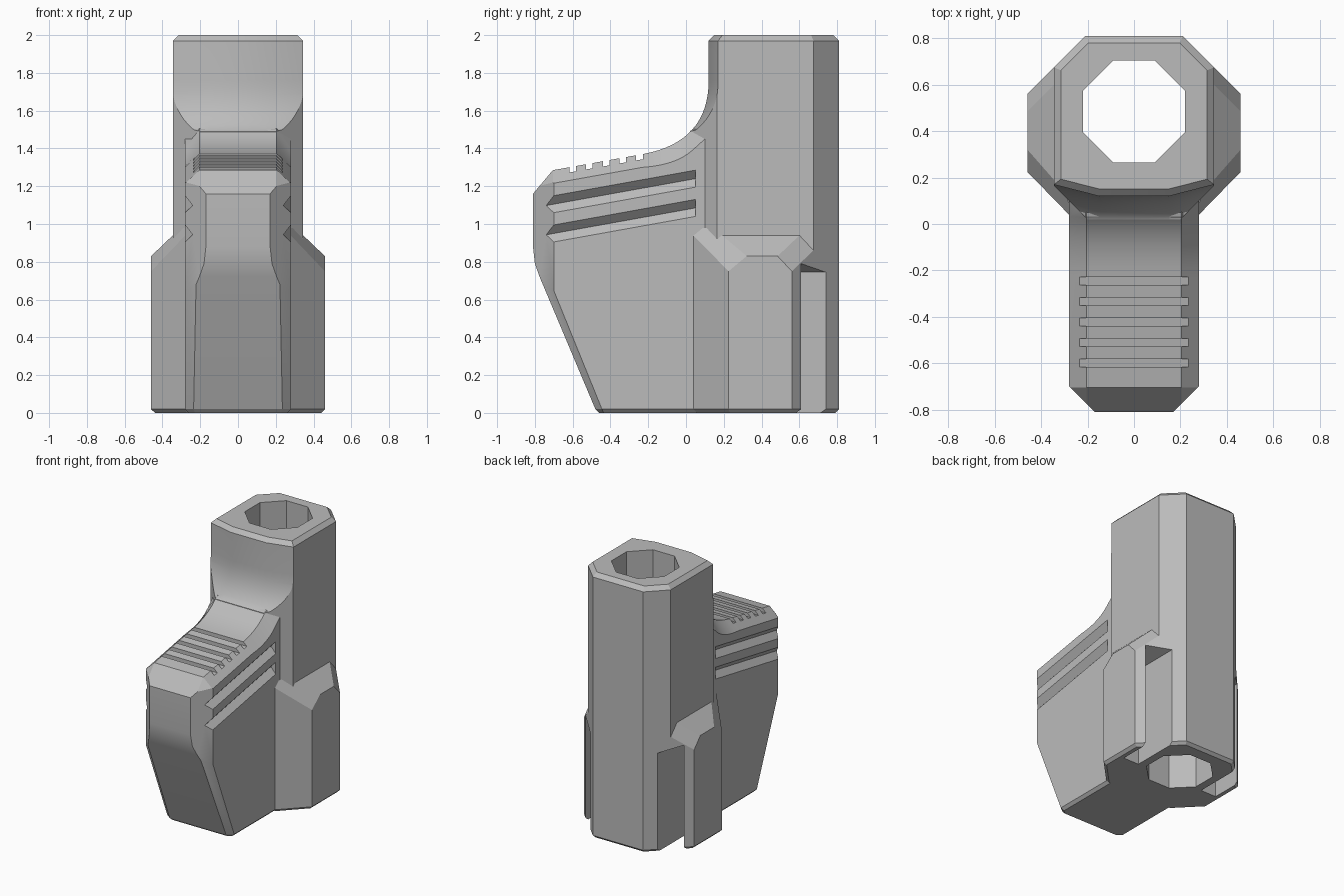
import bpy, bmesh
from mathutils import Vector

if "Cube" in bpy.data.objects:
    bpy.data.objects.remove(bpy.data.objects["Cube"])

grey = bpy.data.materials.new("grey")
grey.diffuse_color = (0.5, 0.5, 0.5, 1)
grey.use_nodes = True
grey.node_tree.nodes["Principled BSDF"].inputs["Base Color"].default_value = grey.diffuse_color


def loft(sections):
    """Closed skin through equal-length point loops, capped at both ends."""
    bm = bmesh.new()
    rows = [[bm.verts.new(p) for p in s] for s in sections]
    n = len(rows[0])
    for a, b in zip(rows, rows[1:]):
        for i in range(n):
            j = (i + 1) % n
            bm.faces.new((a[i], a[j], b[j], b[i]))
    bm.faces.new(rows[0])
    bm.faces.new(rows[-1])
    bmesh.ops.recalc_face_normals(bm, faces=bm.faces)
    return bm


def clip(bm, co, no):
    """Cut away the outside of a plane, on both the right and left sides."""
    for s in (1, -1):
        bmesh.ops.bisect_plane(
            bm, geom=bm.verts[:] + bm.edges[:] + bm.faces[:], dist=1e-5,
            plane_co=(s * co[0], co[1], co[2]),
            plane_no=Vector((s * no[0], no[1], no[2])).normalized(),
            clear_outer=True)
        edges = [e for e in bm.edges if e.is_boundary]
        if edges:
            bmesh.ops.holes_fill(bm, edges=edges, sides=0)
        bmesh.ops.recalc_face_normals(bm, faces=bm.faces)


def chamfer_cap(bm, direction, size):
    """Inset the flat top or bottom and push it out to leave a chamfer."""
    bm.normal_update()
    zs = [v.co.z * direction for v in bm.verts]
    faces = [f for f in bm.faces if f.normal.z * direction > 0.99
             and f.calc_center_median().z * direction > max(zs) - 1e-3]
    bmesh.ops.inset_region(bm, faces=faces, thickness=size, depth=0,
                           use_even_offset=True, use_boundary=True)
    for v in {v for f in faces for v in f.verts}:
        v.co.z += direction * size


def make(name, bm):
    me = bpy.data.meshes.new(name)
    bm.to_mesh(me)
    bm.free()
    me.materials.append(grey)
    ob = bpy.data.objects.new(name, me)
    bpy.context.collection.objects.link(ob)
    return ob


def boolean(ob, other, op):
    m = ob.modifiers.new(op, 'BOOLEAN')
    m.operation, m.object, m.solver = op, other, 'EXACT'
    bpy.context.view_layer.objects.active = ob
    bpy.ops.object.modifier_apply(modifier=m.name)
    bpy.data.objects.remove(other)


def scoop(t):
    """Curve from the sloping ramp up into the tube front."""
    a, b, c = Vector((-.23, 1.37)), Vector((.12, 1.433)), Vector((.12, 1.76))
    return a * (1 - t) ** 2 + b * 2 * t * (1 - t) + c * t * t


# Tube: side profile with the scooped front, then clipped to its outline
profile = [(.81, .1), (.02, .1), (.02, 1.49)]
profile += [tuple(scoop(.5 + i / 16)) for i in range(9)] + [(.12, 1.97), (.81, 1.97)]
tube_sections = []
for x, back in ((-.4, .064), (-.15, 0), (.15, 0), (.4, .064)):
    tube_sections.append([(x, y + (back if z > 1.495 and y < .5 else 0), z)
                          for y, z in profile])
bm = loft(tube_sections)
clip(bm, (.345, 0, 0), (1, 0, 0))
clip(bm, (.345, .165, 0), (1, -1, 0))
clip(bm, (.21, .81, 0), (1, 1, 0))
chamfer_cap(bm, 1, .03)
body = make("sight_body", bm)

# Wide lower collar with sloped shoulders
half = [(.21, .81), (.46, .56), (.46, .225), (.28, .04)]
outline = half + [(-x, y) for x, y in reversed(half)]
bm = loft([[(x, y, z) for x, y in outline] for z in (.02, .98)])
clip(bm, (.46, 0, .83), (.11, 0, .115))
clip(bm, (.46, .56, .75), (.01745, .0092, .0086))
clip(bm, (.46, .225, .75), (.020, -.00875, .0105))
chamfer_cap(bm, -1, .02)
collar = make("lower_collar", bm)

# Front ramp block: (y, z, drop of the outer edge)
ramp = [(.2, .02, 0), (-.48, .02, 0), (-.775, .72, 0), (-.80, .79, 0),
        (-.81, .88, 0), (-.81, 1.16, 0), (-.705, 1.285, .07)]
ramp += [(*scoop(i / 16), .07 + .005 * i) for i in range(9)]
ramp += [(.1, 1.52, .07), (.2, 1.52, .07)]
bm = loft([[(x, y, z - (d if abs(x) > .25 else 0)) for y, z, d in ramp]
           for x in (-.28, -.205, .205, .28)])
clip(bm, (.28, -.70, 0), (1, -1, 0))
clip(bm, (.28, -.705, .66), (.0224, -.0288, -.0117))
chamfer_cap(bm, -1, .02)
block = make("ramp_block", bm)

# V grooves along both sides of the block
for zc in (.95, 1.105):
    for s in (1, -1):
        sections = []
        for y in (-.95, .05):
            z = zc + .18 * (y + .7)
            sections.append([(s * .24, y, z), (s * .32, y, z + .09), (s * .32, y, z - .09)])
        boolean(block, make("groove_cutter", loft(sections)), 'DIFFERENCE')

# Cross grooves on the ramp top
for i in range(5):
    y = -.60 + i * .0885
    z = 1.285 + .18 * (y + .705)
    quad = [(y - .0175, z - .031), (y + .0175, z - .025), (y + .0175, z + .1), (y - .0175, z + .1)]
    cut = make("ridge_cutter", loft([[(x, a, b) for a, b in quad] for x in (-.35, .35)]))
    boolean(block, cut, 'DIFFERENCE')

# Join the parts
boolean(body, collar, 'UNION')
boolean(body, block, 'UNION')

# Octagonal bore through the tube
q = [(.09, .22), (.22, .09), (.22, -.09), (.09, -.22)]
octagon = q + [(-x, y) for x, y in reversed(q)]
bore = loft([[(x, .485 + y, z) for x, y in octagon] for z in (-.2, 2.2)])
boolean(body, make("bore_cutter", bore), 'DIFFERENCE')

# Rear slots behind the collar wings
for s in (1, -1):
    slot = [(.28, -.1), (.41, -.1), (.41, .79), (.28, .745)]
    cut = make("slot_cutter", loft([[(s * x, y, z) for x, z in slot] for y in (.38, .9)]))
    boolean(body, cut, 'DIFFERENCE')

# Smooth only the gentle curves
bpy.ops.object.select_all(action='DESELECT')
body.select_set(True)
bpy.context.view_layer.objects.active = body
bpy.ops.object.shade_smooth_by_angle(angle=0.35)
